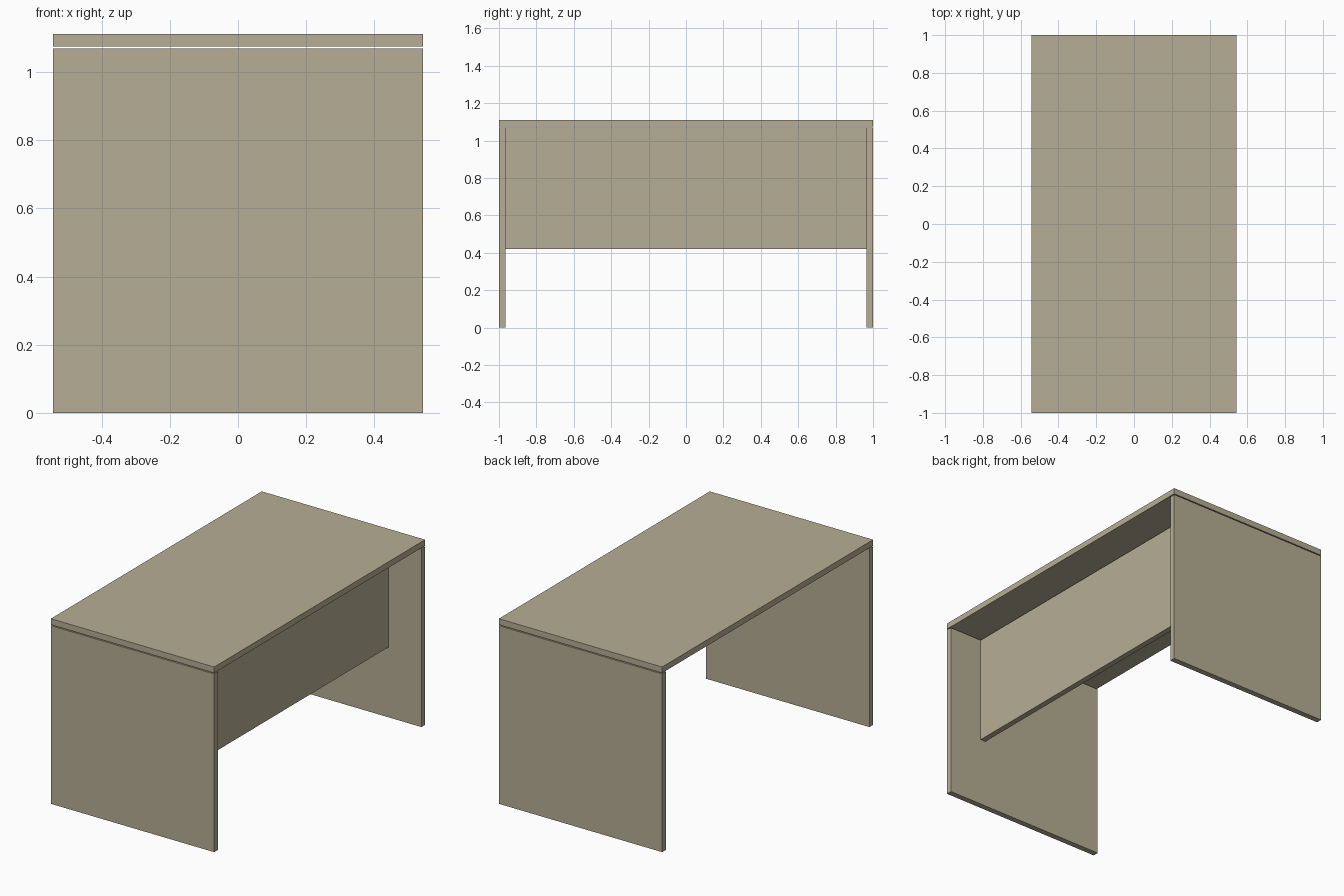
import bpy
import bmesh
from mathutils import Vector

if "Cube" in bpy.data.objects:
    bpy.data.objects.remove(bpy.data.objects["Cube"])


def board(name, lo, hi):
    """Flat board spanning the corners lo and hi."""
    lo, hi = Vector(lo), Vector(hi)
    bm = bmesh.new()
    bmesh.ops.create_cube(bm, size=1)
    bmesh.ops.scale(bm, vec=hi - lo, verts=bm.verts)
    mesh = bpy.data.meshes.new(name)
    bm.to_mesh(mesh)
    bm.free()
    obj = bpy.data.objects.new(name, mesh)
    obj.location = (lo + hi) / 2
    obj.data.materials.append(wood)
    bpy.context.collection.objects.link(obj)
    return obj


wood = bpy.data.materials.new("pale_wood")
wood.diffuse_color = (0.47, 0.42, 0.30, 1)
wood.use_nodes = True
wood.node_tree.nodes["Principled BSDF"].inputs["Base Color"].default_value = wood.diffuse_color

HALF_X, HALF_Y = 0.542, 1.0
T = 0.035           # board thickness
LEG_TOP = 1.069
TOP_UNDER, TOP = 1.075, 1.111   # thin shadow gap below the top

# Desk top
board("desk_top", (-HALF_X, -HALF_Y, TOP_UNDER), (HALF_X, HALF_Y, TOP))

# Slab legs at both ends
board("front_leg_panel", (-HALF_X, -HALF_Y, 0), (HALF_X, -HALF_Y + T, LEG_TOP))
board("back_leg_panel", (-HALF_X, HALF_Y - T, 0), (HALF_X, HALF_Y, LEG_TOP))

# Modesty panel between the legs, set in from the +x side
board("modesty_panel", (0.322 - T, -HALF_Y + T, 0.42), (0.322, HALF_Y - T, LEG_TOP))
